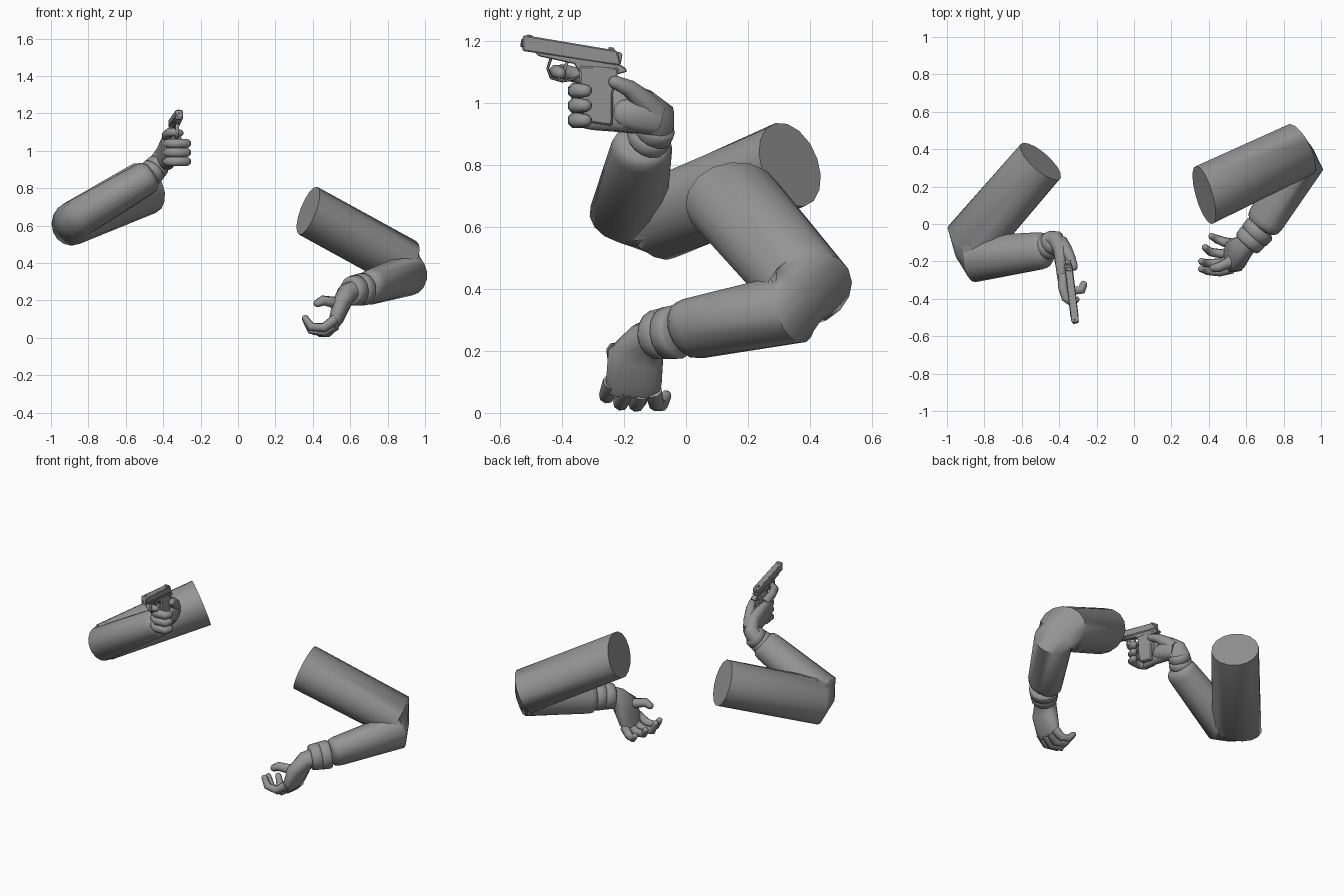
import bpy
import bmesh
import math
from mathutils import Vector

default = bpy.data.objects.get("Cube")
if default:
    bpy.data.objects.remove(default, do_unlink=True)

grey = bpy.data.materials.new("plain grey")
grey.use_nodes = True
grey.diffuse_color = (0.3, 0.3, 0.3, 1)
shader = next(node for node in grey.node_tree.nodes if node.type == "BSDF_PRINCIPLED")
shader.inputs["Base Color"].default_value = grey.diffuse_color
shader.inputs["Roughness"].default_value = 0.7


def finish(name, bm, angle=60, bevel=0):
    """Turn a bmesh into a shaded object."""
    bmesh.ops.recalc_face_normals(bm, faces=bm.faces)
    mesh = bpy.data.meshes.new(name)
    bm.to_mesh(mesh)
    bm.free()
    mesh.materials.append(grey)
    obj = bpy.data.objects.new(name, mesh)
    bpy.context.collection.objects.link(obj)
    if bevel:
        mod = obj.modifiers.new("soft edges", "BEVEL")
        mod.width, mod.segments, mod.limit_method = bevel, 1, "ANGLE"
    bpy.ops.object.select_all(action="DESELECT")
    obj.select_set(True)
    bpy.context.view_layer.objects.active = obj
    bpy.ops.object.shade_smooth_by_angle(angle=math.radians(angle))
    return obj


def tube(name, points, radii, axis=(0, 0, 1), tangents=None, sides=12, box=1.0,
         tip=False, stretch=None):
    """Loft oval rings along a path; radii are (along axis, across axis)."""
    points = [Vector(p) for p in points]
    radii = [r if isinstance(r, tuple) else (r, r) for r in radii]
    last = len(points) - 1
    if tangents is None:
        tangents = []
        for i in range(last + 1):
            step = Vector()
            if i > 0:
                step += (points[i] - points[i - 1]).normalized()
            if i < last:
                step += (points[i + 1] - points[i]).normalized()
            tangents.append(step.normalized())
    if tip:
        # two shrinking rings round off the end
        end, (a, b), t = points[-1], radii[-1], tangents[-1]
        for push, size in ((0.5, 0.85), (0.9, 0.45)):
            points.append(end + t * a * push)
            radii.append((a * size, b * size))
            tangents.append(t)
    stretch = stretch or [Vector()] * len(points)
    bm = bmesh.new()
    rings = []
    for p, (a, b), t, wide in zip(points, radii, tangents, stretch):
        n = Vector(axis)
        n = (n - t * n.dot(t)).normalized()
        m = t.cross(n)
        ring = []
        for k in range(sides):
            ang = math.tau * (k + 0.5) / sides
            c, s = math.cos(ang), math.sin(ang)
            c = math.copysign(abs(c) ** box, c)
            s = math.copysign(abs(s) ** box, s)
            v = n * a * c + m * b * s
            ring.append(bm.verts.new(p + v + wide * wide.dot(v)))
        rings.append(ring)
    for lower, upper in zip(rings, rings[1:]):
        for k in range(sides):
            j = (k + 1) % sides
            bm.faces.new((lower[k], lower[j], upper[j], upper[k]))
    bm.faces.new(rings[0])
    bm.faces.new(rings[-1])
    return finish(name, bm)


def arm(side, shoulder, elbow, wrist, cut, reach, top, upper, lower, end, widen):
    """Bent sleeve with a chamfered elbow; cut is the direction of the shoulder end."""
    shoulder, elbow, wrist = Vector(shoulder), Vector(elbow), Vector(wrist)
    u, f = (elbow - shoulder).normalized(), (wrist - elbow).normalized()
    n = u.cross(f).normalized()
    out = (u - f).normalized()
    mid = ((upper[0] + lower[0]) / 2, lower[1])
    points = [shoulder, elbow - u * reach, elbow - out * (mid[1] + 0.03), elbow + f * reach,
              wrist - f * 0.03, wrist, wrist + f * 0.02]
    radii = [top, upper, mid, lower, end] + [(end[0] * s, end[1] * s) for s in (0.94, 0.75)]
    tangents = [Vector(cut).normalized(), u, (u + f).normalized(), f, f, f, f]
    flat = u.cross(Vector((0, 0, 1))).normalized() * widen
    tube(side + "_sleeve", points, radii, n, tangents, 16,
         stretch=[flat, flat * 0.8] + [Vector()] * 5)


def cuff(side, base, tip, r):
    """Wrist bands stacked between the sleeve and the hand."""
    base, tip = Vector(base), Vector(tip)
    spots = (0, 0.1, 0.45, 0.5, 0.55, 0.9, 1)
    sizes = (0.9, 1, 0.97, 0.88, 0.95, 0.9, 0.8)
    tube(side + "_cuff", [base.lerp(tip, s) for s in spots],
         [r * s for s in sizes], sides=14)


# Arms
arm("left", (0.375, 0.155, 0.68), (0.967, 0.435, 0.355), (0.69, 0.0, 0.267), (0.92, 0.23, -0.33),
    0.1, (0.136, 0.136), (0.136, 0.132), (0.12, 0.11), (0.11, 0.088), 0.45)
arm("right", (-0.5, 0.335, 0.8), (-0.963, -0.2, 0.575), (-0.475, -0.14, 0.863), (-0.63, -0.7, -0.33),
    0.12, (0.145, 0.14), (0.115, 0.155), (0.105, 0.125), (0.09, 0.1), 0)
cuff("left", (0.68, -0.02, 0.262), (0.6, -0.11, 0.25), 0.088)
cuff("right", (-0.475, -0.13, 0.87), (-0.42, -0.09, 0.93), 0.072)

# Open left hand
tube("left_palm",
     [(0.62, -0.09, 0.255), (0.58, -0.125, 0.235), (0.55, -0.163, 0.175),
      (0.525, -0.168, 0.1), (0.505, -0.17, 0.06)],
     [(0.055, 0.055), (0.066, 0.054), (0.094, 0.05), (0.092, 0.039), (0.08, 0.027)],
     (0, 1, -0.1), box=0.8)
left_fingers = {
    "index": [(0.52, -0.24, 0.1), (0.46, -0.255, 0.055), (0.39, -0.25, 0.06), (0.36, -0.24, 0.105)],
    "middle": [(0.52, -0.19, 0.075), (0.46, -0.21, 0.032), (0.39, -0.21, 0.042), (0.36, -0.2, 0.1)],
    "ring": [(0.52, -0.145, 0.065), (0.47, -0.16, 0.028), (0.41, -0.15, 0.037), (0.38, -0.125, 0.08)],
    "little": [(0.52, -0.105, 0.07), (0.48, -0.095, 0.029), (0.44, -0.08, 0.027), (0.415, -0.065, 0.055)],
    "thumb": [(0.56, -0.16, 0.18), (0.51, -0.205, 0.19), (0.455, -0.23, 0.2), (0.425, -0.235, 0.185)],
}
for finger, path in left_fingers.items():
    r = 0.031 if finger == "thumb" else 0.026
    tube("left_" + finger, path, [r * 1.1, r, r * 0.9, r * 0.7],
         (0.1, 1, 0.2), sides=8, tip=True)

# Right hand around the grip
tube("right_palm",
     [(-0.44, -0.095, 0.91), (-0.41, -0.092, 0.945), (-0.388, -0.14, 0.97),
      (-0.38, -0.23, 0.99), (-0.375, -0.3, 0.995), (-0.37, -0.335, 0.995)],
     [(0.06, 0.05), (0.065, 0.045), (0.075, 0.045), (0.085, 0.035), (0.085, 0.03), (0.078, 0.022)],
     (-0.2, 0.5, 0.8), box=0.8)
tube("right_palm_heel", [(-0.395, -0.095, 0.945), (-0.37, -0.145, 0.96), (-0.36, -0.19, 0.965)],
     [(0.055, 0.04), (0.06, 0.04), (0.05, 0.03)], sides=10, tip=True)
for i, finger in enumerate(("little", "ring", "middle")):
    z = 0.943 + 0.048 * i
    tube("right_" + finger,
         [(-0.38, -0.28, z), (-0.372, -0.335, z), (-0.34, -0.357, z),
          (-0.28, -0.352, z), (-0.27, -0.325, z)],
         [0.026, 0.027, 0.027, 0.026, 0.022], sides=8, tip=True)
tube("right_index",
     [(-0.38, -0.27, 1.06), (-0.38, -0.34, 1.085), (-0.365, -0.395, 1.1),
      (-0.335, -0.42, 1.1), (-0.31, -0.405, 1.095)],
     [0.028, 0.027, 0.025, 0.023, 0.019], sides=8, tip=True)
tube("right_thumb",
     [(-0.395, -0.1, 0.965), (-0.368, -0.135, 1.005), (-0.338, -0.185, 1.048), (-0.322, -0.228, 1.066)],
     [0.043, 0.037, 0.027, 0.022], sides=10, tip=True)


# Pistol, drawn as side profiles in a slightly turned plane
def plane_x(y):
    return -0.315 - 0.12 * (y + 0.52)


def plate(name, profile, half, bevel=0.004, shift=0):
    bm = bmesh.new()
    left, right = ([bm.verts.new((plane_x(y) + shift + s * half, y, z)) for y, z in profile]
                   for s in (1, -1))
    bm.faces.new(left)
    bm.faces.new(right)
    for i in range(len(profile)):
        j = (i + 1) % len(profile)
        bm.faces.new((left[i], left[j], right[j], right[i]))
    return finish(name, bm, 30, bevel)


plate("slide", [(-0.527, 1.167), (-0.527, 1.213), (-0.52, 1.218), (-0.222, 1.168), (-0.21, 1.12)],
      0.02, 0.007)
plate("slide_rail", [(-0.5, 1.172), (-0.5, 1.179), (-0.225, 1.135), (-0.225, 1.128)], 0.022, 0)
plate("frame", [(-0.49, 1.164), (-0.475, 1.15), (-0.36, 1.125), (-0.34, 1.09), (-0.225, 1.09),
                (-0.19, 1.1), (-0.195, 1.112), (-0.21, 1.122)], 0.017, 0.003)
plate("grip", [(-0.345, 1.12), (-0.215, 1.112), (-0.235, 1.03), (-0.237, 0.925),
               (-0.325, 0.938), (-0.338, 1.0)], 0.022, 0.006)
plate("front_sight", [(-0.515, 1.214), (-0.51, 1.22), (-0.495, 1.217), (-0.495, 1.21)], 0.004, 0)
plate("rear_sight", [(-0.25, 1.17), (-0.25, 1.18), (-0.232, 1.177), (-0.23, 1.166)], 0.012, 0.002)
plate("hammer", [(-0.225, 1.16), (-0.215, 1.165), (-0.205, 1.156), (-0.21, 1.125), (-0.22, 1.125)],
      0.007, 0.002)
plate("trigger", [(-0.39, 1.13), (-0.398, 1.1), (-0.405, 1.085), (-0.394, 1.085), (-0.378, 1.13)],
      0.005, 0.001)
guard = [(-0.435, 1.145), (-0.446, 1.11), (-0.435, 1.08), (-0.4, 1.07), (-0.365, 1.075), (-0.335, 1.09)]
tube("trigger_guard", [(plane_x(y), y, z) for y, z in guard],
     [(0.01, 0.005)] * len(guard), (1, 0, 0), sides=8)
# Muzzle ring: rim turning back into a recessed bore
barrel = [(-0.52, 1.191), (-0.531, 1.193), (-0.531, 1.193), (-0.515, 1.19)]
tube("muzzle", [(plane_x(y), y, z) for y, z in barrel], [0.014, 0.014, 0.009, 0.009],
     tangents=[Vector((0.12, -1, 0.16)).normalized()] * len(barrel))
